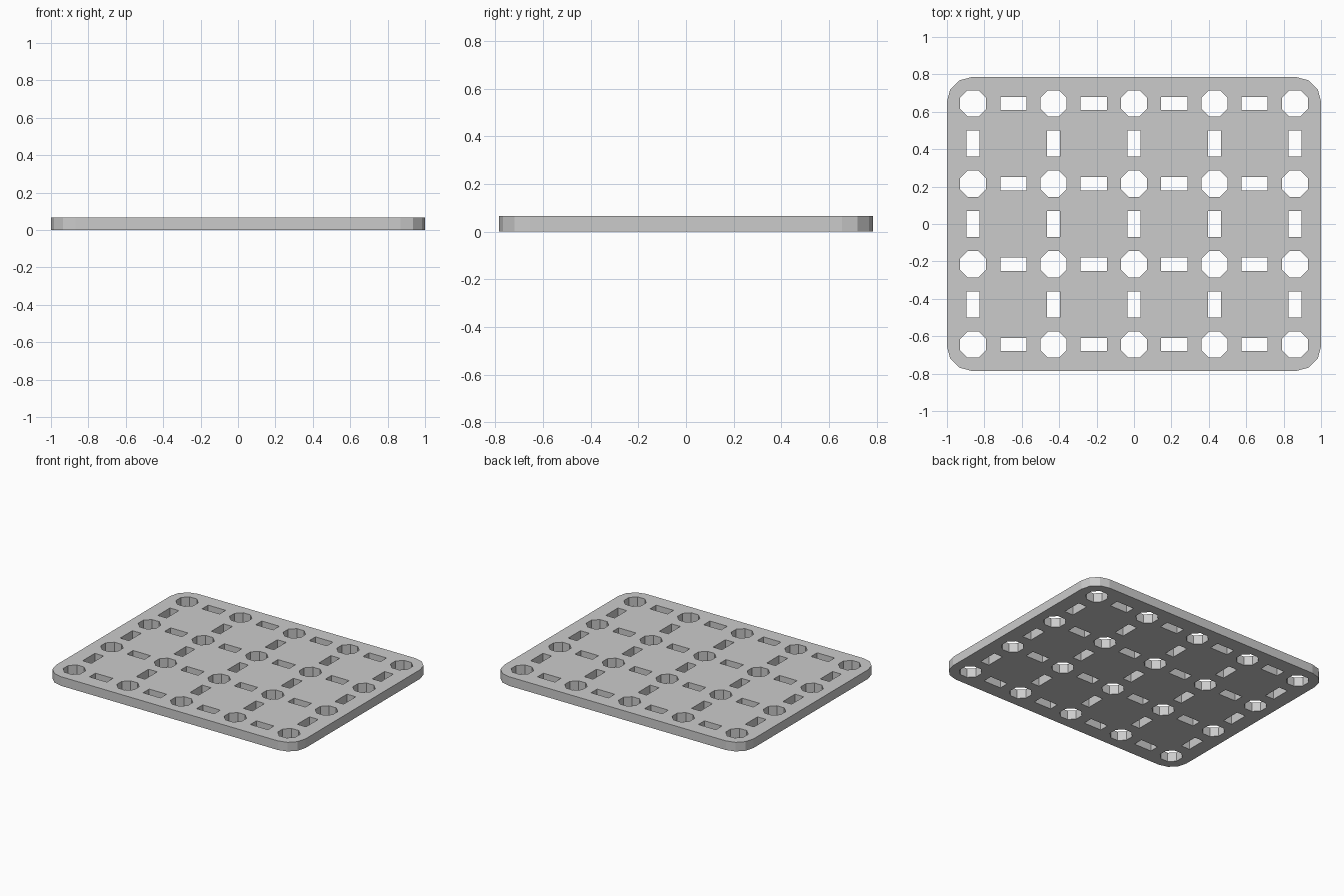
import bpy
import bmesh
from math import cos, sin, pi

cube = bpy.data.objects.get("Cube")
if cube:
    bpy.data.objects.remove(cube, do_unlink=True)

WIDTH, DEPTH, THICKNESS = 2.0, 1.57, 0.066
PITCH = 0.43
COLUMNS, ROWS = 5, 4
CORNER, CORNER_STEPS = 0.13, 3
HOLE_APOTHEM = 0.07
SLOT_LONG, SLOT_SHORT = 0.14, 0.07


def centres(count):
    return [(i - (count - 1) / 2) * PITCH for i in range(count)]


def rectangle(x, y, w, d):
    return [(x + sx * w / 2, y + sy * d / 2)
            for sx, sy in ((-1, -1), (1, -1), (1, 1), (-1, 1))]


def octagon(x, y):
    r = HOLE_APOTHEM / cos(pi / 8)
    return [(x + r * cos(a), y + r * sin(a))
            for a in [(i + 0.5) * pi / 4 for i in range(8)]]


def rounded_rectangle(w, d):
    points = []
    for q, (sx, sy) in enumerate(((1, 1), (-1, 1), (-1, -1), (1, -1))):
        for i in range(CORNER_STEPS + 1):
            a = (q + i / CORNER_STEPS) * pi / 2
            points.append((sx * (w / 2 - CORNER) + CORNER * cos(a),
                           sy * (d / 2 - CORNER) + CORNER * sin(a)))
    return points


# Outline of the plate, followed by its openings
outlines = [rounded_rectangle(WIDTH, DEPTH)]
xs, ys = centres(COLUMNS), centres(ROWS)
outlines += [octagon(x, y) for x in xs for y in ys]
outlines += [rectangle(x, y, SLOT_LONG, SLOT_SHORT)
             for x in centres(COLUMNS - 1) for y in ys]
outlines += [rectangle(x, y, SLOT_SHORT, SLOT_LONG)
             for x in xs for y in centres(ROWS - 1)]

# Filled, extruded profile
curve = bpy.data.curves.new("plate_profile", "CURVE")
curve.dimensions = "2D"
curve.fill_mode = "BOTH"
curve.extrude = THICKNESS / 2
for outline in outlines:
    spline = curve.splines.new("POLY")
    spline.points.add(len(outline) - 1)
    for point, (x, y) in zip(spline.points, outline):
        point.co = (x, y, 0, 1)
    spline.use_cyclic_u = True

profile = bpy.data.objects.new("plate_profile", curve)
bpy.context.collection.objects.link(profile)
bpy.context.view_layer.update()
evaluated = profile.evaluated_get(bpy.context.evaluated_depsgraph_get())
mesh = bpy.data.meshes.new_from_object(evaluated)
bpy.data.objects.remove(profile, do_unlink=True)
bpy.data.curves.remove(curve)

# Weld the caps to the walls and rest the plate on the ground
bm = bmesh.new()
bm.from_mesh(mesh)
bmesh.ops.remove_doubles(bm, verts=bm.verts, dist=0.0001)
bmesh.ops.translate(bm, verts=bm.verts, vec=(0, 0, THICKNESS / 2))
bmesh.ops.recalc_face_normals(bm, faces=bm.faces)
for face in bm.faces:
    face.smooth = False
bm.to_mesh(mesh)
bm.free()

mesh.name = "perforated_plate"
plate = bpy.data.objects.new("perforated_plate", mesh)
bpy.context.collection.objects.link(plate)
